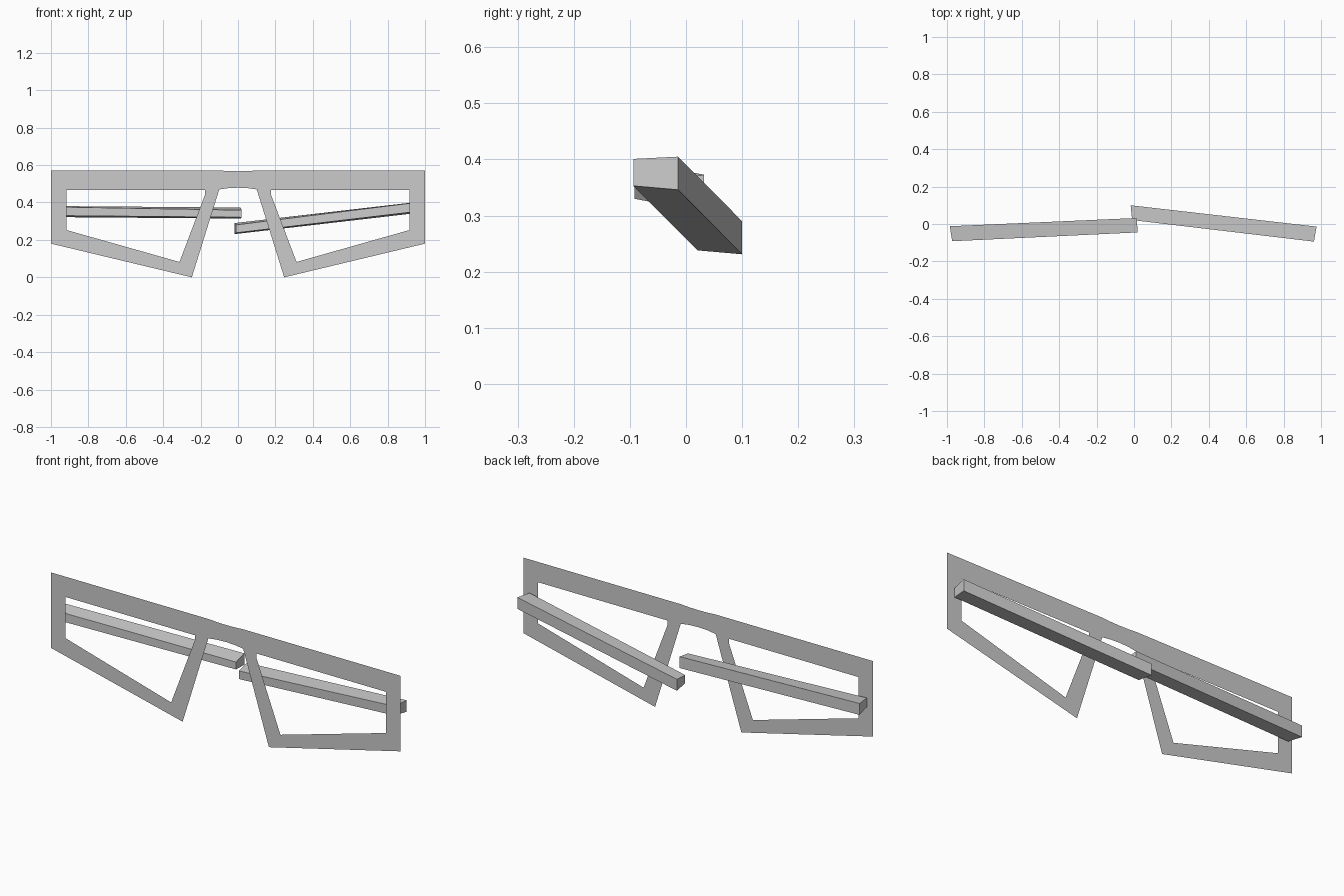
import bpy


def make_object(name, verts, faces):
    mesh = bpy.data.meshes.new(name)
    mesh.from_pydata(verts, [], faces)
    mesh.update()
    obj = bpy.data.objects.new(name, mesh)
    bpy.context.collection.objects.link(obj)
    return obj


# Flat front frame: one rim and half the bridge, mirrored across x = 0
FRONT_Y = -0.10
outer = [(0.10, 0.571), (1.0, 0.571), (1.0, 0.18), (0.247, 0.0), (0.10, 0.47)]
inner = [(0.177, 0.466), (0.918, 0.466), (0.918, 0.253), (0.313, 0.082), (0.177, 0.44)]
bridge = [(0.0, 0.567), (0.05, 0.568), (0.05, 0.477), (0.0, 0.479)]
n = len(outer)
verts = [(x, FRONT_Y, z) for x, z in outer + inner + bridge]
faces = [(i, n + i, n + (i + 1) % n, (i + 1) % n) for i in range(n)]
b = 2 * n
faces += [(b, b + 3, b + 2, b + 1), (b + 1, b + 2, n - 1, 0)]
frame = make_object("front_frame", verts, faces)
mirror = frame.modifiers.new("mirror", 'MIRROR')
mirror.use_clip = True


# Folded temple arms: four-sided bars between two end sections
# Section order: front bottom, back bottom, back top, front top
def temple(name, end_a, end_b):
    sides = [(i, (i + 1) % 4, 4 + (i + 1) % 4, 4 + i) for i in range(4)]
    return make_object(name, end_a + end_b, sides + [(3, 2, 1, 0), (4, 5, 6, 7)])


temple("left_temple",
       [(-0.972, -0.092, 0.330), (-0.985, -0.012, 0.322),
        (-0.985, -0.012, 0.381), (-0.972, -0.092, 0.376)],
       [(0.020, -0.045, 0.321), (0.014, 0.032, 0.314),
        (0.014, 0.032, 0.373), (0.020, -0.045, 0.359)])
temple("right_temple",
       [(-0.010, 0.021, 0.238), (-0.018, 0.100, 0.231),
        (-0.018, 0.100, 0.290), (-0.010, 0.021, 0.280)],
       [(0.962, -0.094, 0.353), (0.976, -0.014, 0.346),
        (0.976, -0.014, 0.405), (0.962, -0.094, 0.401)])
